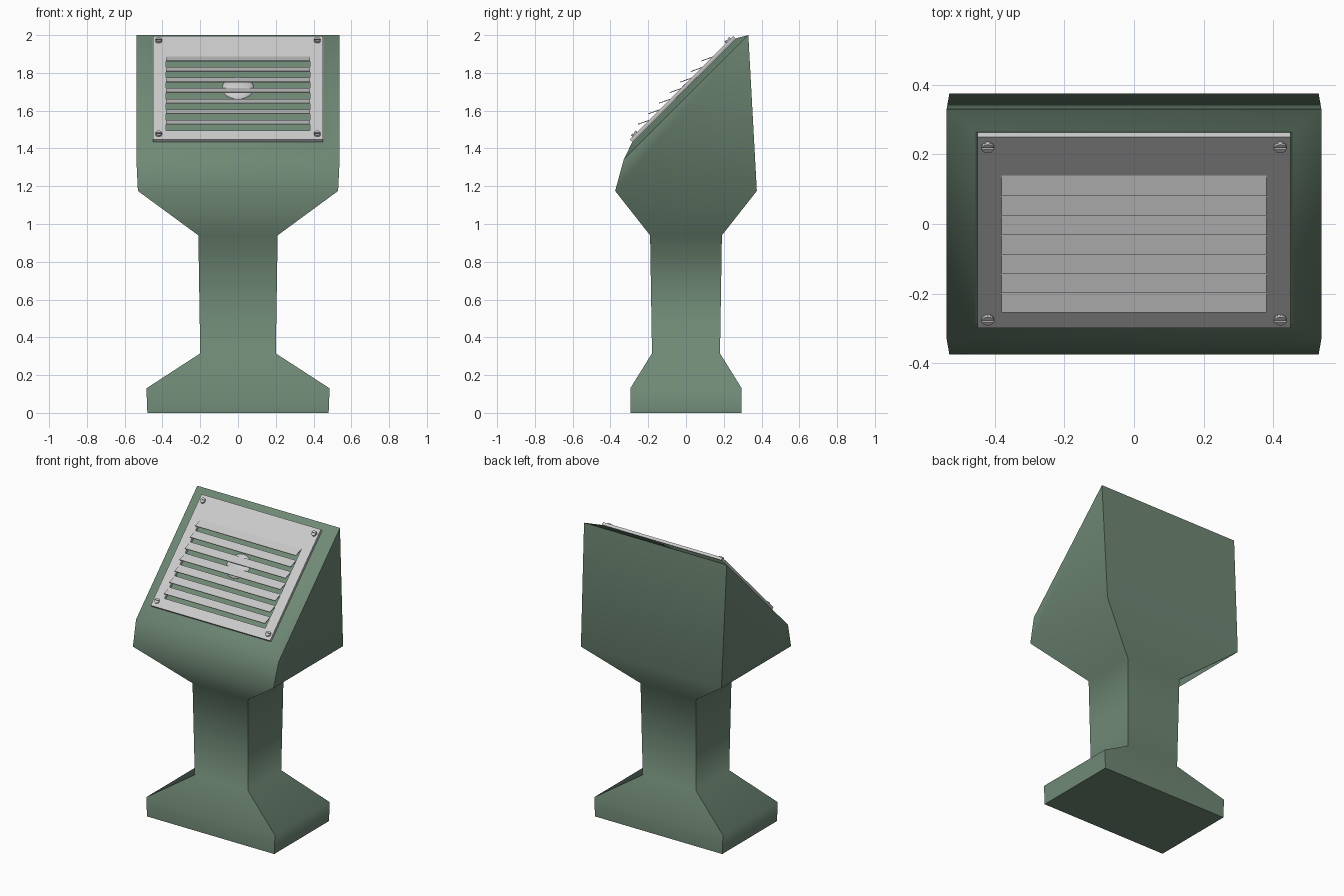
import bpy, bmesh, math
from mathutils import Matrix, Vector

if "Cube" in bpy.data.objects:
    bpy.data.objects.remove(bpy.data.objects["Cube"])

# Frame of the 45 degree sloping face: local Y runs up the slope, Z points outward
SLOPE = Matrix.Translation((0, -0.01, 1.708)) @ Matrix.Rotation(math.radians(45), 4, 'X')

green = bpy.data.materials.new("green_paint")
green.diffuse_color = (0.16, 0.25, 0.18, 1)
green.use_nodes = True
green.node_tree.nodes["Principled BSDF"].inputs["Base Color"].default_value = green.diffuse_color


def finish(bm, name, matrix=None, mat=None, angle=60):
    bmesh.ops.recalc_face_normals(bm, faces=bm.faces)
    for f in bm.faces:
        f.smooth = True
    for e in bm.edges:
        if len(e.link_faces) != 2 or e.calc_face_angle() > math.radians(angle):
            e.smooth = False
    me = bpy.data.meshes.new(name)
    bm.to_mesh(me)
    bm.free()
    ob = bpy.data.objects.new(name, me)
    bpy.context.collection.objects.link(ob)
    if matrix is not None:
        ob.matrix_world = matrix
    if mat:
        me.materials.append(mat)
    return ob


def prism(bm, pts, vec):
    """Closed solid: polygon pts extruded along vec."""
    a = [bm.verts.new(p) for p in pts]
    b = [bm.verts.new(Vector(p) + Vector(vec)) for p in pts]
    bm.faces.new(a)
    bm.faces.new(b[::-1])
    n = len(a)
    for i in range(n):
        bm.faces.new((a[i], b[i], b[(i + 1) % n], a[(i + 1) % n]))


# Body: rectangular rings (half width, front y, front z, back y, back z)
rings = [
    (0.48, -0.295, 0, 0.295, 0),
    (0.485, -0.295, 0.13, 0.295, 0.13),
    (0.20, -0.18, 0.315, 0.18, 0.315),
    (0.21, -0.19, 0.94, 0.19, 0.94),
    (0.53, -0.375, 1.175, 0.375, 1.175),
    (0.538, -0.33, 1.34, 0.33, 2.0),
    (0.455, -0.285, 1.433, 0.265, 1.983),
]
bm = bmesh.new()
loops = [[bm.verts.new(p) for p in ((-w, yf, zf), (w, yf, zf), (w, yb, zb), (-w, yb, zb))]
         for w, yf, zf, yb, zb in rings]
for lo, hi in zip(loops, loops[1:]):
    for i in range(4):
        j = (i + 1) % 4
        bm.faces.new((lo[i], lo[j], hi[j], hi[i]))
bm.faces.new(loops[0][::-1])
cap = bm.faces.new(loops[-1])
for e in cap.edges:
    e.smooth = False
finish(bm, "pedestal_body", mat=green)

# Grille plate: a frame around one opening
OX, OT, PITCH, COUNT, T = 0.38, 0.232, 0.0789, 7, 0.02
OB = OT - PITCH * COUNT
bm = bmesh.new()
outer = [(-0.45, -0.388), (0.45, -0.388), (0.45, 0.388), (-0.45, 0.388)]
inner = [(-OX, OB), (OX, OB), (OX, OT), (-OX, OT)]
ring = [[bm.verts.new((x, y, z)) for x, y in pts]
        for pts, z in ((outer, 0.002), (outer, T), (inner, T), (inner, 0.002))]
for k in range(4):
    a, b = ring[k], ring[(k + 1) % 4]
    for i in range(4):
        j = (i + 1) % 4
        bm.faces.new((a[i], a[j], b[j], b[i]))
finish(bm, "grille_plate", SLOPE, angle=30)

# Louvres: slanted blades open along their lower edge
bm = bmesh.new()
for i in range(COUNT):
    y = OT - i * PITCH
    prism(bm, [(-OX, y, T), (-OX, y - 0.057, T + 0.027),
               (-OX, y - 0.059, T + 0.023), (-OX, y - 0.004, T - 0.003)], (2 * OX, 0, 0))
finish(bm, "grille_louvres", SLOPE, angle=30)

# Dome behind the louvres
bm = bmesh.new()
bmesh.ops.create_uvsphere(bm, u_segments=32, v_segments=16, radius=0.085,
                          matrix=Matrix.Translation((0, 0.017, -0.005)) @ Matrix.Diagonal((1, 1, 0.3, 1)))
finish(bm, "speaker_dome", SLOPE)

# Slotted screws: low base disc plus two half heads
for n, (sx, sy) in enumerate(((-1, 1), (1, 1), (-1, -1), (1, -1))):
    bm = bmesh.new()
    r, gap = 0.018, 0.003
    prism(bm, [(r * math.cos(t * math.tau / 12), r * math.sin(t * math.tau / 12), T - 0.002)
               for t in range(12)], (0, 0, 0.006))
    for s in (-1, 1):
        prism(bm, [(r * 0.97 * math.cos(t * math.pi / 6),
                    s * max(gap, r * 0.97 * math.sin(t * math.pi / 6)), T + 0.003)
                   for t in range(7)], (0, 0, 0.008))
    finish(bm, f"screw_{n + 1}", SLOPE @ Matrix.Translation((sx * 0.42, sy * 0.35, 0)), angle=40)
